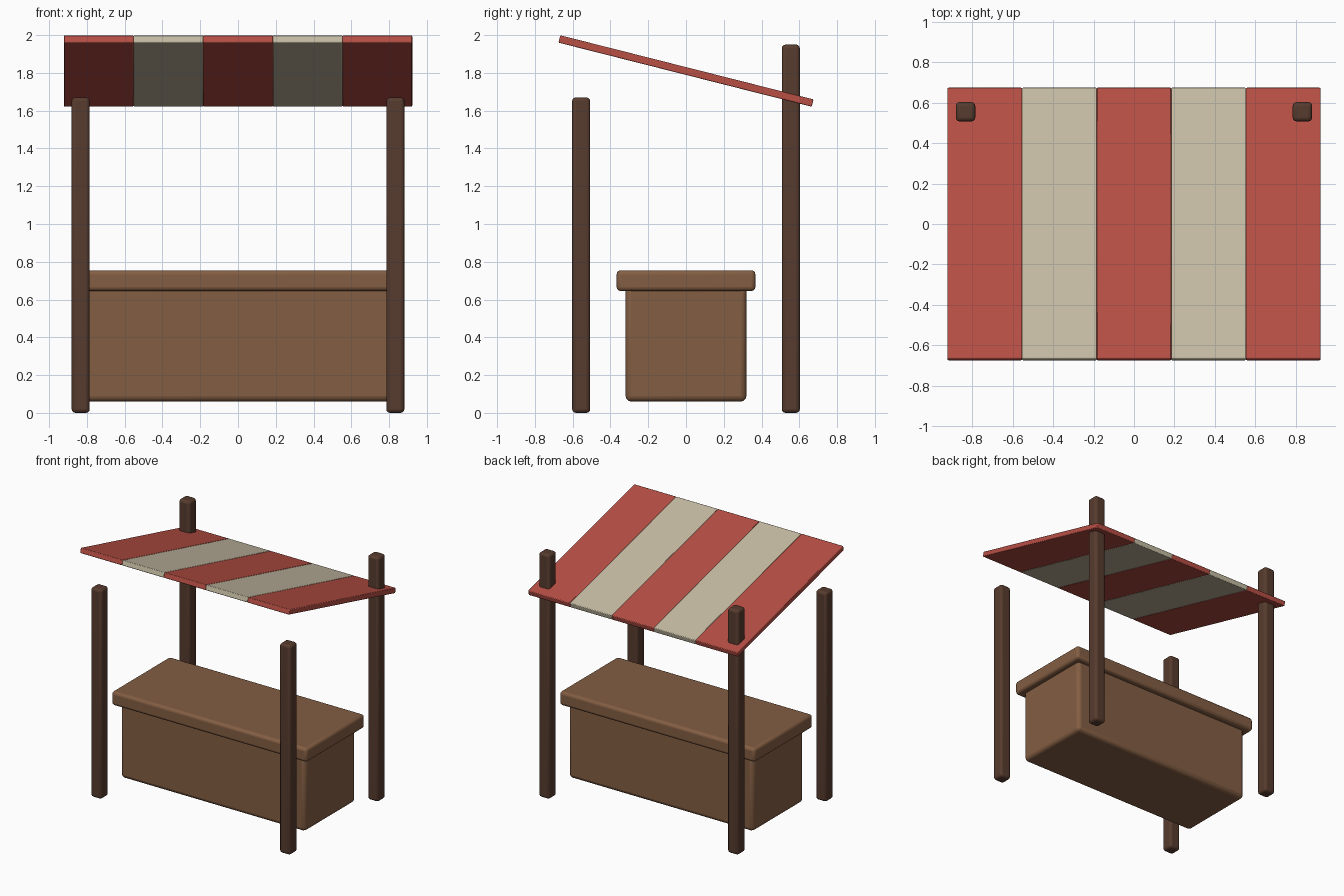
import bpy
import math

cube = bpy.data.objects.get("Cube")
if cube:
    bpy.data.objects.remove(cube, do_unlink=True)


def make_material(name, rgb):
    mat = bpy.data.materials.new(name)
    mat.use_nodes = True
    color = (*rgb, 1.0)
    mat.diffuse_color = color
    mat.node_tree.nodes["Principled BSDF"].inputs["Base Color"].default_value = color
    return mat


red = make_material("red cloth", (0.48, 0.08, 0.06))
cream = make_material("cream cloth", (0.57, 0.51, 0.375))
wood = make_material("counter wood", (0.23, 0.112, 0.056))
dark = make_material("dark post wood", (0.095, 0.044, 0.027))


def rounded_box(name, center, size, bevel, mat, tilt=0.0, segments=3):
    """Box with softly rounded edges."""
    bpy.ops.mesh.primitive_cube_add(size=1, location=center, rotation=(tilt, 0, 0))
    obj = bpy.context.object
    obj.name = name
    obj.scale = size
    bpy.ops.object.transform_apply(location=False, rotation=False, scale=True)
    obj.data.materials.append(mat)
    mod = obj.modifiers.new("rounded edges", "BEVEL")
    mod.width = bevel
    mod.segments = segments
    mod.limit_method = "ANGLE"
    bpy.ops.object.shade_smooth_by_angle(angle=math.radians(40))
    return obj


# Counter
rounded_box("counter_body", (0, 0, 0.375), (1.63, 0.64, 0.63), 0.03, wood)
rounded_box("counter_top", (0, 0, 0.7), (1.725, 0.735, 0.11), 0.022, wood)

# Posts: short at the front, tall at the back
for side, x in (("right", -0.833), ("left", 0.833)):
    for end, y, height in (("front", -0.555, 1.67), ("back", 0.555, 1.95)):
        rounded_box(f"{end}_{side}_post", (x, y, height / 2),
                    (0.096, 0.096, height), 0.02, dark)

# Sloping striped canopy
STRIPES = 5
width = 1.845 / STRIPES
for i in range(STRIPES):
    rounded_box(f"canopy_stripe_{i + 1}", ((i - (STRIPES - 1) / 2) * width, 0, 1.81),
                (width, 1.383, 0.04), 0.005, cream if i % 2 else red,
                tilt=-math.radians(14.2), segments=2)
